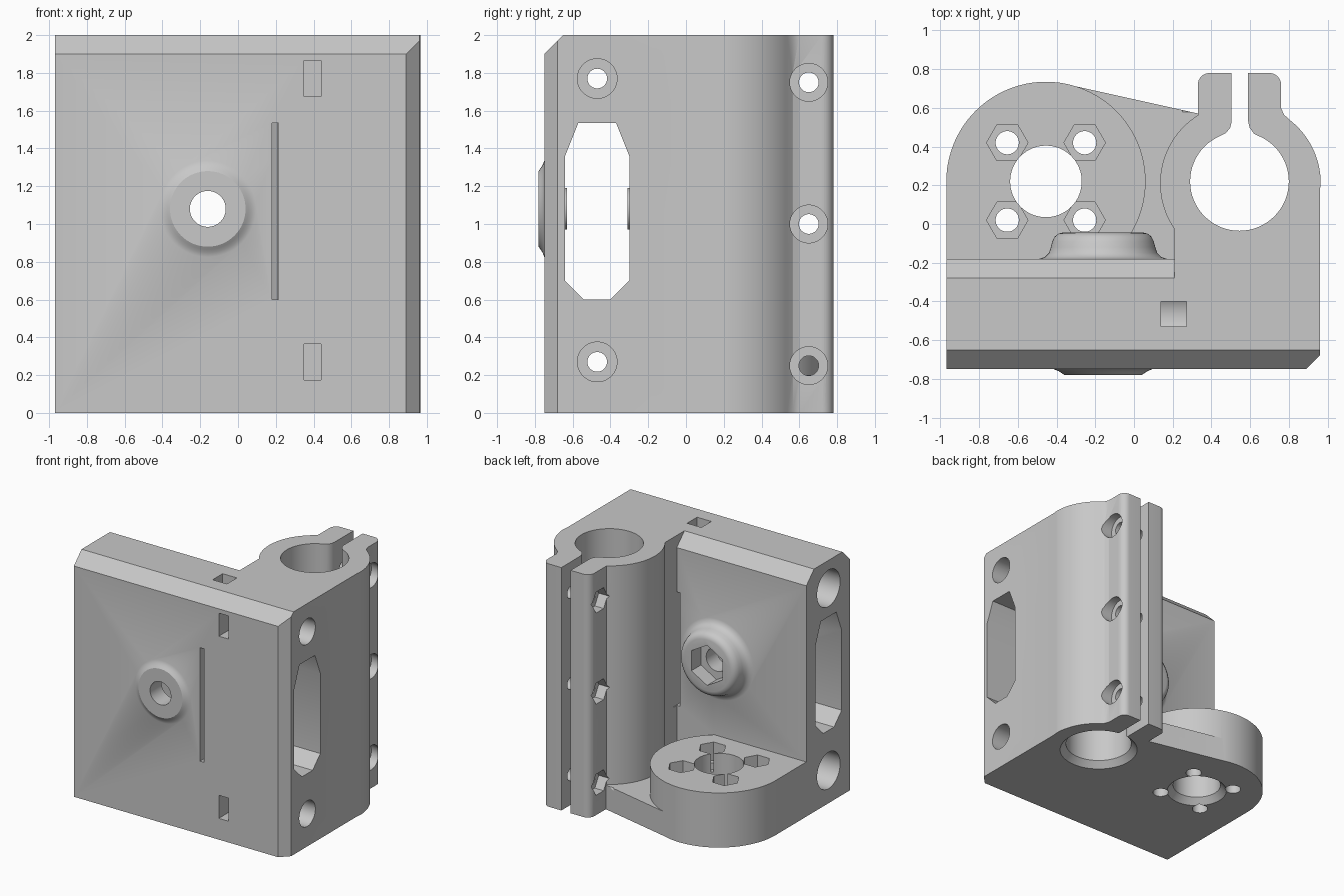
import bpy, bmesh, math

if "Cube" in bpy.data.objects:
    bpy.data.objects.remove(bpy.data.objects["Cube"])

grey = bpy.data.materials.new("plain_grey")
grey.use_nodes = True
grey.diffuse_color = (0.58, 0.58, 0.58, 1)
grey.node_tree.nodes["Principled BSDF"].inputs["Base Color"].default_value = (0.58, 0.58, 0.58, 1)

AXES = {
    "x": lambda u, v, w: (w, u, v),
    "y": lambda u, v, w: (u, w, v),
    "z": lambda u, v, w: (u, v, w),
}


def arc(cu, cv, r, a, b, n):
    """Points on an arc from angle a to b in degrees."""
    angles = [math.radians(a + (b - a) * i / n) for i in range(n + 1)]
    return [(cu + r * math.cos(t), cv + r * math.sin(t)) for t in angles]


def ring(cu, cv, r, n=64, turn=0):
    return arc(cu, cv, r, turn, turn + 360, n)[:-1]


def loft(name, axis, sections):
    """Closed solid through matching outlines at positions along an axis."""
    bm = bmesh.new()
    loops = [[bm.verts.new(AXES[axis](u, v, w)) for u, v in pts] for w, pts in sections]
    n = len(loops[0])
    for a, b in zip(loops, loops[1:]):
        for i in range(n):
            j = (i + 1) % n
            bm.faces.new((a[i], a[j], b[j], b[i]))
    bm.faces.new(loops[0])
    bm.faces.new(loops[-1])
    bmesh.ops.recalc_face_normals(bm, faces=bm.faces)
    mesh = bpy.data.meshes.new(name)
    bm.to_mesh(mesh)
    bm.free()
    mesh.materials.append(grey)
    ob = bpy.data.objects.new(name, mesh)
    bpy.context.collection.objects.link(ob)
    return ob


def prism(name, axis, pts, lo, hi):
    return loft(name, axis, [(lo, pts), (hi, pts)])


def turned(name, axis, cu, cv, profile):
    return loft(name, axis, [(w, ring(cu, cv, r)) for w, r in profile])


def combine(operation, tool):
    """Boolean a tool solid into the bracket, then drop the tool."""
    mod = bracket.modifiers.new("bool", "BOOLEAN")
    mod.operation = operation
    mod.solver = "EXACT"
    mod.object = tool
    bpy.context.view_layer.objects.active = bracket
    bpy.ops.object.modifier_apply(modifier=mod.name)
    bpy.data.objects.remove(tool)


def add(tool):
    combine("UNION", tool)


def cut(tool):
    combine("DIFFERENCE", tool)


# Full height wall with the split rod clamp
outline = [(-0.97, -0.75), (0.89, -0.75), (0.96, -0.68), (0.96, 0.17)]
outline += arc(0.55, 0.21, 0.415, 0, 52, 20)
outline += [(0.775, 0.565), (0.76, 0.6)]
outline += arc(0.70, 0.72, 0.06, 0, 90, 8) + arc(0.39, 0.72, 0.06, 90, 180, 8)
outline += [(0.33, 0.57)] + arc(0.55, 0.21, 0.415, 122, 215, 32)
outline += [(0.21, -0.18), (-0.97, -0.18)]
bracket = prism("clamp_bracket", "z", outline, 0, 2)

# Bevels along the top of the wall
cut(prism("front_bevel", "x", [(-0.85, 1.8), (-0.55, 2.1), (-0.85, 2.1)], -1.1, 1.1))
cut(prism("rear_bevel", "x", [(-0.08, 1.8), (-0.08, 2.1), (-0.38, 2.1)], -1.1, 0.21))

# Round flange and the thin web to the clamp
flange = arc(-0.455, 0.22, 0.515, -60, 180, 64) + [(-0.97, -0.29), (-0.2, -0.29)]
add(prism("flange", "z", flange, 0, 0.45))
web = [(-0.34, 0.72), (0.335, 0.57), (0.3, 0.3), (0.3, -0.27), (-0.3, -0.27)]
add(prism("web", "z", web, 0, 0.2))

# Bosses on both faces of the wall
BX, BZ = -0.16, 1.08
add(turned("front_boss", "y", BX, BZ, [(-0.78, 0.2), (-0.77, 0.215), (-0.76, 0.23), (-0.75, 0.255), (-0.7, 0.255)]))
add(turned("rear_boss", "y", BX, BZ, [
    (-0.25, 0.33), (-0.18, 0.33), (-0.17, 0.30), (-0.15, 0.28), (-0.12, 0.27),
    (-0.09, 0.262), (-0.065, 0.25), (-0.05, 0.23), (-0.045, 0.21)]))

# Octagonal window through the wall and thin slit
window = [(-0.57, 1.535), (-0.37, 1.535), (-0.30, 1.36), (-0.30, 0.70),
          (-0.40, 0.6), (-0.54, 0.6), (-0.64, 0.70), (-0.64, 1.36)]
cut(prism("window", "x", window, -1.1, 1.1))
cut(prism("slit", "y", [(0.18, 0.6), (0.215, 0.6), (0.215, 1.535), (0.18, 1.535)], -0.9, -0.14))

# Collars inside the window, then the boss bore and hex socket
for lo, hi in ((-0.66, -0.63), (-0.31, -0.28)):
    add(turned("collar", "y", BX, BZ, [(lo, 0.11), (hi, 0.11)]))
cut(turned("boss_bore", "y", BX, BZ, [(-0.9, 0.095), (0.1, 0.095)]))
cut(prism("boss_socket", "y", ring(BX, BZ, 0.165, 6, 30), -0.17, 0.1))

# Clamp bore with its slot
cut(turned("clamp_bore", "z", 0.545, 0.22, [(-0.01, 0.31), (0.05, 0.255), (2.1, 0.255)]))
slot = [(0.43, 0.447), (0.475, 0.47), (0.497, 0.497), (0.505, 0.53), (0.505, 0.9), (0.59, 0.9),
        (0.59, 0.53), (0.598, 0.497), (0.62, 0.467), (0.665, 0.443), (0.545, 0.3)]
cut(prism("clamp_slot", "z", slot, -0.1, 2.1))

# Clamp screws: through hole, head recess and nut pocket
for z in (0.25, 1.0, 1.75):
    cut(turned("screw_hole", "x", 0.65, z, [(0.2, 0.052), (1.1, 0.052)]))
    cut(turned("head_recess", "x", 0.65, z, [(0.69, 0.1), (1.1, 0.1)]))
    cut(prism("nut_pocket", "x", ring(0.65, z, 0.1, 6), 0.25, 0.41))

# Wall rods: wide bore, screw hole, head recess and nut slot
for z in (0.27, 1.77):
    cut(turned("rod_bore", "x", -0.47, z, [(-1.1, 0.15), (0.28, 0.15)]))
    cut(turned("rod_screw_hole", "x", -0.47, z, [(0.2, 0.052), (1.1, 0.052)]))
    cut(turned("rod_head_recess", "x", -0.47, z, [(0.7, 0.105), (1.1, 0.105)]))
    cut(prism("rod_nut_slot", "y", [(0.35, z - 0.095), (0.44, z - 0.095), (0.44, z + 0.095), (0.35, z + 0.095)], -0.9, -0.38))
cut(prism("top_slot", "z", [(0.14, -0.53), (0.27, -0.53), (0.27, -0.4), (0.14, -0.4)], 1.77, 2.1))

# Flange bore and bolt holes with hex pockets
cut(turned("flange_bore", "z", -0.455, 0.22, [(-0.01, 0.24), (0.05, 0.185), (0.6, 0.185)]))
for x in (-0.655, -0.255):
    for y in (0.02, 0.42):
        cut(turned("bolt_hole", "z", x, y, [(-0.1, 0.06), (0.6, 0.06)]))
        cut(prism("hex_pocket", "z", ring(x, y, 0.107, 6), 0.3, 0.6))

# Smooth curved walls, crisp edges
bpy.ops.object.select_all(action="DESELECT")
bracket.select_set(True)
bpy.context.view_layer.objects.active = bracket
bpy.ops.object.shade_smooth_by_angle(angle=math.radians(30))
